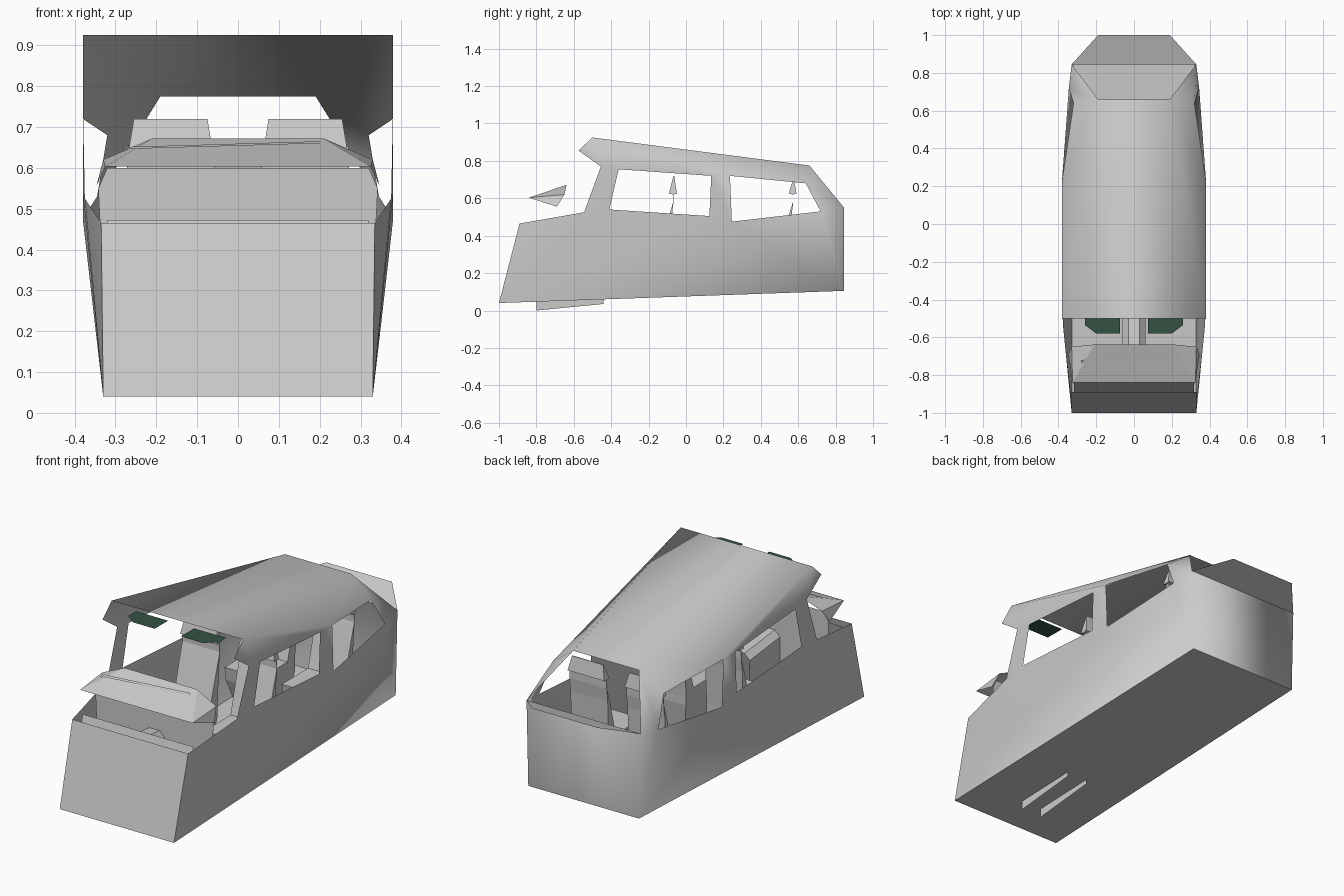
import bpy, bmesh
from mathutils import Vector

if "Cube" in bpy.data.objects:
    bpy.data.objects.remove(bpy.data.objects["Cube"])


def make(name, verts, faces, smooth=False, mat=None, recalc=True):
    me = bpy.data.meshes.new(name)
    me.from_pydata(verts, [], faces)
    bm = bmesh.new()
    bm.from_mesh(me)
    bmesh.ops.delete(bm, geom=[v for v in bm.verts if not v.link_faces], context='VERTS')
    if recalc:
        bmesh.ops.recalc_face_normals(bm, faces=bm.faces)
    bm.to_mesh(me)
    bm.free()
    for p in me.polygons:
        p.use_smooth = smooth
    ob = bpy.data.objects.new(name, me)
    bpy.context.collection.objects.link(ob)
    if mat:
        me.materials.append(mat)
    return ob


def mirrored(name, half, side, across, **kw):
    """Right-half points; side faces are mirrored, across pairs span both halves."""
    n = len(half)
    verts = half + [(-x, y, z) for x, y, z in half]
    faces = list(side) + [tuple(i + n for i in reversed(f)) for f in side]
    faces += [tuple(c) + tuple(i + n for i in reversed(c)) for c in across]
    return make(name, verts, faces, **kw)


def loft(name, rows):
    """Rows of (z, x0, x1, y0, y1) joined into a closed block."""
    verts, faces = [], []
    for z, x0, x1, y0, y1 in rows:
        verts += [(x0, y0, z), (x1, y0, z), (x1, y1, z), (x0, y1, z)]
    for r in range(len(rows) - 1):
        for i in range(4):
            j = (i + 1) % 4
            faces.append((4 * r + i, 4 * r + j, 4 * r + 4 + j, 4 * r + 4 + i))
    m = len(verts)
    faces += [(3, 2, 1, 0), (m - 4, m - 3, m - 2, m - 1)]
    return make(name, verts, faces)


# Cabin shell: side outline, then the two window openings
body = [
    (.33, -1, .04), (.335, -.89, .465), (.375, -.545, .525), (.38, -.455, .77),
    (.38, -.575, .855), (.38, -.5, .925), (.19, .66, .775), (.33, .845, .55),
    (.32, .845, .105),
    (.38, -.41, .54), (.38, -.36, .755), (.38, .135, .72), (.38, .125, .505),
    (.38, .235, .72), (.32, .64, .68), (.345, .72, .53), (.38, .245, .475),
]
sides = [
    (0, 1, 2), (0, 2, 9), (0, 9, 12), (0, 12, 16), (0, 16, 8), (16, 15, 8), (15, 7, 8),
    (2, 3, 10, 9), (3, 4, 5), (3, 5, 10), (5, 11, 10), (5, 13, 11), (5, 6, 13),
    (13, 6, 14), (11, 13, 16, 12), (14, 6, 7, 15),
]
mirrored("cabin_shell", body, sides, [(5, 6), (7, 8)], smooth=True)
mirrored("nose_panel", body, [], [(0, 1)])
mirrored("cabin_floor", body, [], [(0, 8)])

# Thin flap standing out behind the rear window
mirrored("rear_flap", [(.33, .845, .55), (.19, 1, .603)], [], [(0, 1)])

# Inner firewall and upright instrument panel
mirrored("firewall", [(.315, -.94, .06), (.32, -.825, .472)], [], [(0, 1)])
mirrored("instrument_panel",
         [(.32, -.69, .08), (.342, -.69, .55), (.32, -.69, .6)], [], [(0, 1), (1, 2)])

# Glare shield over the instrument panel
shield = [(.325, -.84, .603), (.347, -.69, .555), (.33, -.65, .62), (.21, -.638, .672)]
mirrored("glare_shield", shield, [(0, 1, 2), (0, 2, 3)], [(0, 3)])
make("glare_shield_slot",
     [(-.28, -.735, .646), (.2, -.69, .66), (.2, -.678, .665), (-.28, -.72, .651)],
     [(0, 1, 2, 3)])

# Centre pedestal: open channel that pokes out below the floor
pedestal = []
for y, zb, zt in ((-.8, .0, .44), (-.44, .035, .40)):
    pedestal += [(.06, y, zb), (.06, y, zt - .03), (.03, y, zt),
                 (-.03, y, zt), (-.06, y, zt - .03), (-.06, y, zb)]
make("pedestal", pedestal, [(i, i + 1, i + 7, i + 6) for i in range(5)])

# Two front and two rear seats
for label, y, top in (("front", -.065, .72), ("rear", .575, .70)):
    for s, hand in ((-1, "left"), (1, "right")):
        c = s * .165
        rows = [(z, c - w, c + w, y + a, y + b) for z, w, a, b in (
            (.28, .105, -.09, -.02), (.51, .108, -.025, -.01),
            (.578, .108, -.004, -.002), (.62, .106, -.004, -.002),
            (.625, .106, -.026, .016), (top, .09, -.002, .002))]
        loft(f"{label}_{hand}_seat_back", rows)
        loft(f"{label}_{hand}_seat_cushion", [
            (.10, c - .085, c + .085, y - .24, y - .04),
            (.24, c - .105, c + .105, y - .29, y - .02),
            (.31, c - .105, c + .105, y - .30, y - .02)])

# Dark green sun visors under the roof's front edge
green = bpy.data.materials.new("visor_green")
green.diffuse_color = (.035, .085, .055, 1)
green.use_nodes = True
green.node_tree.nodes["Principled BSDF"].inputs["Base Color"].default_value = green.diffuse_color
visor = [(.075, -.47, .89), (.26, -.47, .89), (.26, -.535, .89), (.20, -.58, .89), (.075, -.58, .89)]
mirrored("sun_visors", visor, [(0, 1, 2, 3, 4)], [], mat=green)
